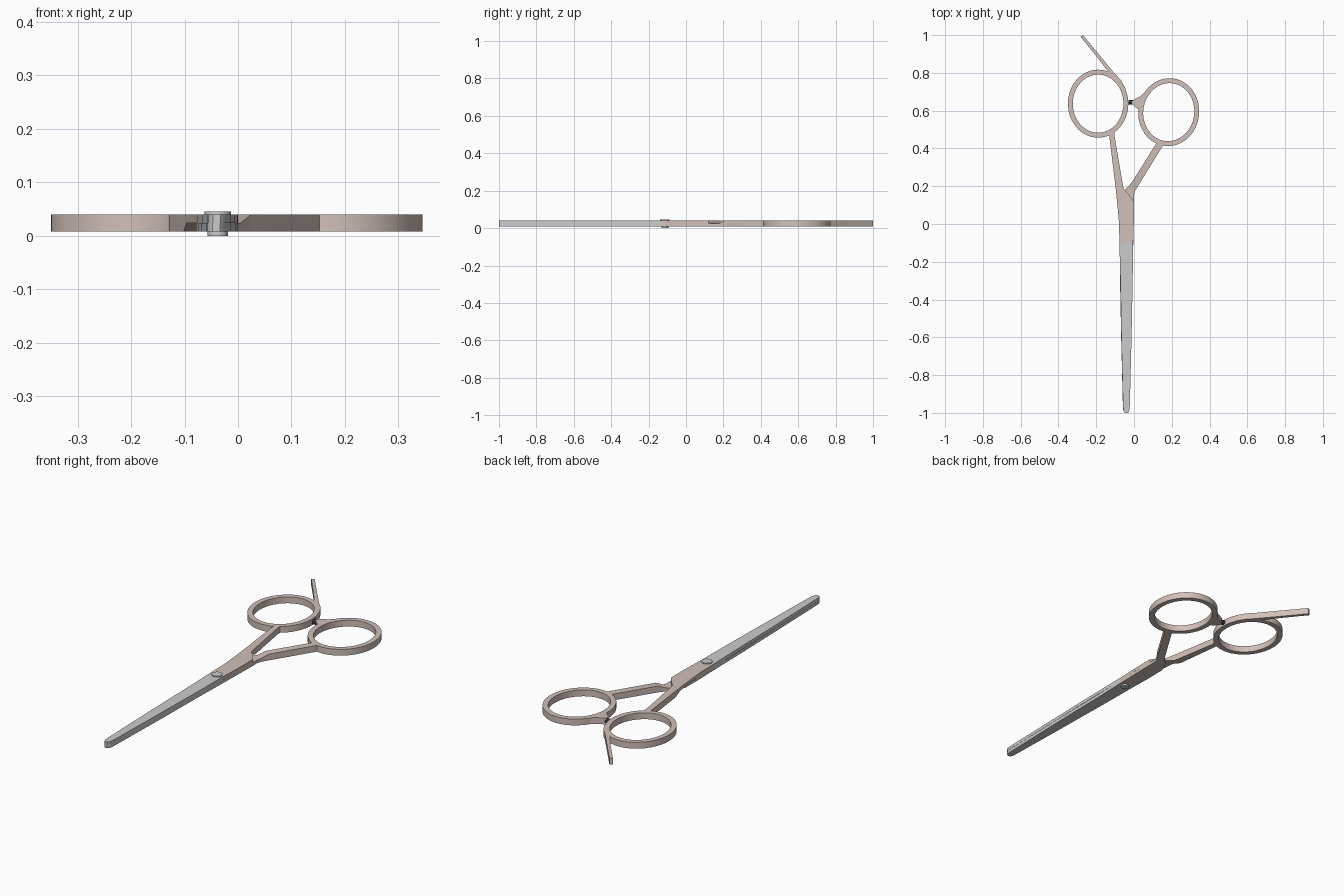
import bpy, bmesh, math

if "Cube" in bpy.data.objects:
    bpy.data.objects.remove(bpy.data.objects["Cube"])

LOW, MID, TOP = 0.008, 0.024, 0.04


def material(name, color):
    m = bpy.data.materials.new(name)
    m.diffuse_color = color
    m.use_nodes = True
    m.node_tree.nodes["Principled BSDF"].inputs["Base Color"].default_value = m.diffuse_color
    return m


BRONZE = material("bronze", (0.64, 0.53, 0.48, 1))
BLACK = material("black", (0.03, 0.03, 0.03, 1))


def finish(bm, name, mat=None):
    bmesh.ops.recalc_face_normals(bm, faces=bm.faces)
    mesh = bpy.data.meshes.new(name)
    bm.to_mesh(mesh)
    bm.free()
    ob = bpy.data.objects.new(name, mesh)
    bpy.context.collection.objects.link(ob)
    if mat:
        mesh.materials.append(mat)
    bpy.ops.object.select_all(action='DESELECT')
    ob.select_set(True)
    bpy.context.view_layer.objects.active = ob
    bpy.ops.object.shade_smooth_by_angle(angle=math.radians(30))
    return ob


def bar(name, stations, mat=None, closed=False):
    """Loft box sections: (left x, left y, right x, right y, bottom z, top z)."""
    bm = bmesh.new()
    rings = [[bm.verts.new(p) for p in ((ax, ay, z0), (bx, by, z0), (bx, by, z1), (ax, ay, z1))]
             for ax, ay, bx, by, z0, z1 in stations]
    pairs = list(zip(rings, rings[1:]))
    if closed:
        pairs.append((rings[-1], rings[0]))
    for a, b in pairs:
        for i in range(4):
            j = (i + 1) % 4
            bm.faces.new((a[i], a[j], b[j], b[i]))
    if not closed:
        bm.faces.new(rings[0])
        bm.faces.new(rings[-1])
    return finish(bm, name, mat)


def cylinder(name, loc, r, h, mat=None, axis='Z'):
    rot = (0, math.pi / 2, 0) if axis == 'X' else (0, 0, 0)
    bpy.ops.mesh.primitive_cylinder_add(vertices=24, radius=r, depth=h, location=loc, rotation=rot)
    ob = bpy.context.object
    ob.name = name
    if mat:
        ob.data.materials.append(mat)
    bpy.ops.object.shade_smooth_by_angle(angle=math.radians(30))


# Blades: the lower one mirrors the upper one
edge = [(-0.113, -0.077, -0.005), (-0.3, -0.072, -0.007), (-0.6, -0.067, -0.013),
        (-0.96, -0.058, -0.022), (-0.985, -0.056, -0.024), (-0.995, -0.052, -0.028),
        (-1.0, -0.047, -0.033)]
bar("upper_blade", [(l, y, r, y, MID, TOP) for y, l, r in edge])
bar("lower_blade", [(-0.081 - r, y, -0.081 - l, y, LOW, MID) for y, l, r in edge])

# Left shank: upper half at the pivot, stepping down to full thickness
bar("left_shank", [
    (-0.077, -0.113, -0.005, -0.113, MID, TOP),
    (-0.079, 0.0, -0.001, 0.0, MID, TOP),
    (-0.085, 0.07, 0.0, 0.12, MID, TOP),
    (-0.093, 0.15, -0.03, 0.16, MID, TOP),
    (-0.096, 0.18, -0.054, 0.185, MID, TOP),
    (-0.102, 0.23, -0.063, 0.23, LOW, TOP),
    (-0.129, 0.45, -0.102, 0.46, LOW, TOP),
    (-0.132, 0.49, -0.104, 0.497, LOW, TOP)], BRONZE)

# Right shank: lower half at the pivot, stepping up to full thickness
bar("right_shank", [
    (-0.076, -0.113, -0.004, -0.113, LOW, MID),
    (-0.079, 0.0, -0.002, 0.0, LOW, MID),
    (-0.078, 0.12, 0.0, 0.08, LOW, MID),
    (-0.052, 0.178, 0.0, 0.155, LOW, MID),
    (-0.03, 0.198, 0.005, 0.175, LOW, MID),
    (-0.005, 0.23, 0.025, 0.207, LOW, TOP),
    (0.115, 0.422, 0.147, 0.405, LOW, TOP),
    (0.124, 0.437, 0.157, 0.425, LOW, TOP)], BRONZE)

# Finger rings
for name, cx, cy, rx, tilt in (("left_ring", -0.19, 0.637, 0.16, 0.0),
                               ("right_ring", 0.184, 0.592, 0.161, -0.12)):
    st = []
    for i in range(64):
        a = math.tau * i / 64
        p = []
        for w in (0.0, 0.026):
            x, y = (rx - w) * math.cos(a), (0.18 - w) * math.sin(a)
            p += [cx + x * math.cos(tilt) - y * math.sin(tilt),
                  cy + x * math.sin(tilt) + y * math.cos(tilt)]
        st.append((*p, LOW, TOP))
    bar(name, st, BRONZE, closed=True)

# Finger rest, flowing off the left ring
bar("finger_rest", [(ax, ay, bx, by, LOW, TOP) for ax, ay, bx, by in (
    (-0.284, 0.992, -0.270, 1.0), (-0.2, 0.889, -0.187, 0.899),
    (-0.122, 0.787, -0.103, 0.797), (-0.085, 0.755, -0.07, 0.763),
    (-0.06, 0.72, -0.047, 0.722), (-0.045, 0.665, -0.031, 0.665))], BRONZE)

# Stopper bracket on the right ring and its rubber stopper
bar("stopper_bracket", [(ax, ay, bx, by, LOW, TOP) for ax, ay, bx, by in (
    (-0.01, 0.653, -0.01, 0.637), (0.01, 0.664, 0.008, 0.617),
    (0.032, 0.675, 0.024, 0.607), (0.055, 0.695, 0.036, 0.602))], BRONZE)
cylinder("rubber_stopper", (-0.015, 0.645, MID), 0.012, 0.026, BLACK, 'X')

# Pivot screw
cylinder("pivot_screw_head", (-0.038, -0.113, 0.0415), 0.025, 0.007)
cylinder("pivot_screw_shaft", (-0.038, -0.113, 0.0215), 0.019, 0.043)
